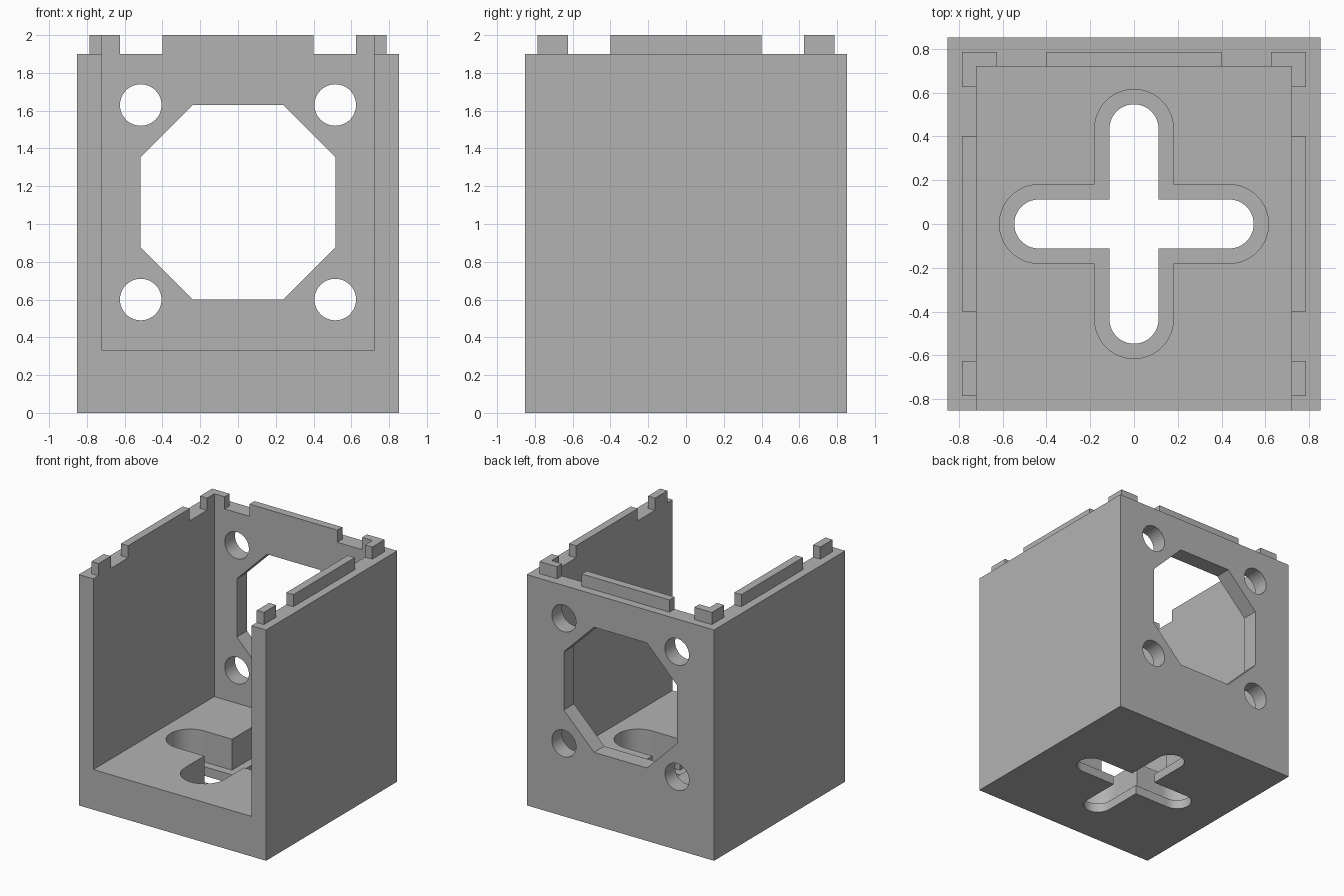
import bpy, bmesh, math
from mathutils import Matrix, Vector

cube = bpy.data.objects.get("Cube")
if cube:
    bpy.data.objects.remove(cube, do_unlink=True)

grey = bpy.data.materials.new("plain grey")
grey.use_nodes = True
colour = (0.45, 0.45, 0.45, 1)
grey.diffuse_color = colour
grey.node_tree.nodes["Principled BSDF"].inputs["Base Color"].default_value = colour

OUT, IN, RIM, FLOOR, TOP = 0.853, 0.72, 1.9, 0.33, 2.0
TAB = 0.785            # outer face of the tabs
TAB_END, TAB_MID = 0.625, 0.4
UPRIGHT = Matrix.Rotation(math.pi / 2, 4, 'X')   # turns a plan into an x-z outline


def prism(name, outline, low, high, turn=Matrix()):
    """Extrude a closed outline from low to high, then turn it."""
    bm = bmesh.new()
    face = bm.faces.new([bm.verts.new((x, y, low)) for x, y in outline])
    new = bmesh.ops.extrude_face_region(bm, geom=[face])["geom"]
    verts = [v for v in new if isinstance(v, bmesh.types.BMVert)]
    bmesh.ops.translate(bm, verts=verts, vec=Vector((0, 0, high - low)))
    bmesh.ops.recalc_face_normals(bm, faces=bm.faces)
    bm.transform(turn)
    mesh = bpy.data.meshes.new(name)
    bm.to_mesh(mesh)
    bm.free()
    mesh.materials.append(grey)
    ob = bpy.data.objects.new(name, mesh)
    bpy.context.collection.objects.link(ob)
    return ob


def rect(x0, x1, y0, y1):
    return [(x0, y0), (x1, y0), (x1, y1), (x0, y1)]


def arc(cx, cy, r, start, end, steps):
    angles = [start + (end - start) * i / steps for i in range(steps + 1)]
    return [(cx + r * math.cos(a), cy + r * math.sin(a)) for a in angles]


def cross(w, centre):
    """Four round-ended arms of half width w."""
    arm = [(w, -w)] + arc(centre, 0, w, -math.pi / 2, math.pi / 2, 24)
    points = []
    for k in range(4):
        turn = Matrix.Rotation(k * math.pi / 2, 2)
        points += [tuple(turn @ Vector(p)) for p in arm]
    return points


# Housing with an open front and top
housing = prism("housing", rect(-OUT, OUT, -OUT, OUT), 0, RIM)
cutters = [prism("cavity_cutter", rect(-IN, IN, -1, IN), FLOOR, TOP)]

# Stepped cross slot through the floor
cutters.append(prism("wide_cross_cutter", cross(0.18, 0.435), 0.075, 0.5))
cutters.append(prism("narrow_cross_cutter", cross(0.112, 0.435), -0.1, 0.2))

# Octagonal window and four bolt holes in the back wall
MID, R, FLAT = 1.115, 0.515, 0.24
octagon = [(R, -FLAT), (R, FLAT), (FLAT, R), (-FLAT, R),
           (-R, FLAT), (-R, -FLAT), (-FLAT, -R), (FLAT, -R)]
cutters.append(prism("window_cutter", [(x, z + MID) for x, z in octagon],
                     -1, -0.5, UPRIGHT))
for x in (-R, R):
    for z in (MID - R, MID + R):
        circle = arc(x, z, 0.11, 0, math.tau, 48)[:-1]
        cutters.append(prism("bolt_hole_cutter", circle, -1, -0.5, UPRIGHT))

bpy.context.view_layer.objects.active = housing
for cutter in cutters:
    cutter.hide_render = True
    mod = housing.modifiers.new("cut", 'BOOLEAN')
    mod.operation = 'DIFFERENCE'
    mod.solver = 'EXACT'
    mod.object = cutter
    bpy.ops.object.modifier_apply(modifier=mod.name)
    bpy.data.objects.remove(cutter, do_unlink=True)

# Smooth the round walls only
bpy.ops.object.select_all(action='DESELECT')
housing.select_set(True)
bpy.ops.object.shade_smooth_by_angle(angle=math.radians(30))

# Raised tabs along the rim
prism("back_tab", rect(-TAB_MID, TAB_MID, IN, TAB), RIM, TOP)
corner = [(IN, TAB_END), (TAB, TAB_END), (TAB, TAB),
          (TAB_END, TAB), (TAB_END, IN), (IN, IN)]
for side, s in (("left", 1), ("right", -1)):
    for part, outline in (("side_tab", rect(IN, TAB, -TAB_MID, TAB_MID)),
                          ("front_tab", rect(IN, TAB, -TAB, -TAB_END)),
                          ("back_corner_tab", corner)):
        prism(f"{side}_{part}", [(s * x, y) for x, y in outline], RIM, TOP)
